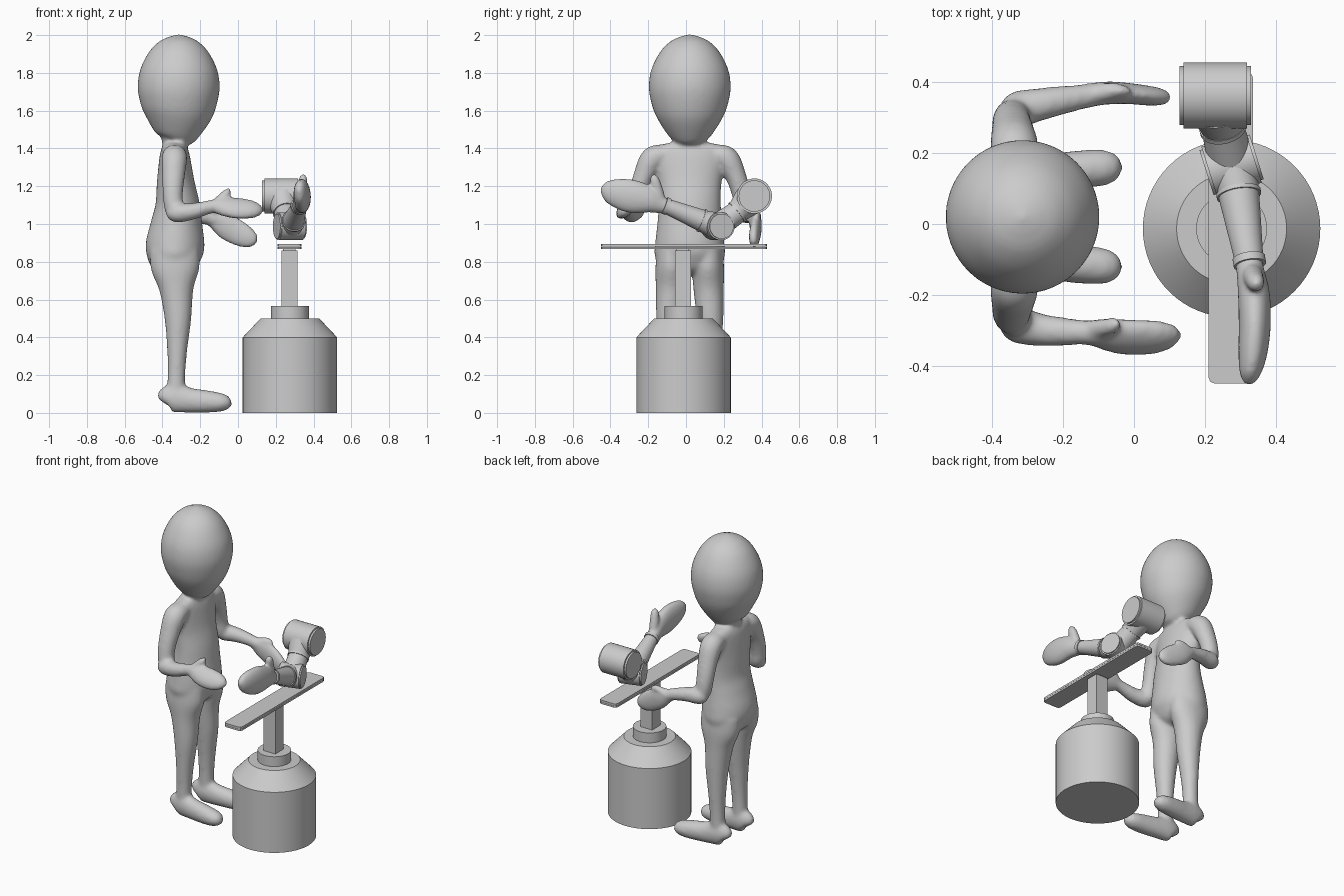
import bpy, bmesh, math
from mathutils import Vector as V, Matrix


def finish(bm, name, angle=None):
    bmesh.ops.recalc_face_normals(bm, faces=bm.faces)
    me = bpy.data.meshes.new(name)
    bm.to_mesh(me)
    bm.free()
    ob = bpy.data.objects.new(name, me)
    bpy.context.collection.objects.link(ob)
    if angle:
        bpy.ops.object.select_all(action='DESELECT')
        ob.select_set(True)
        bpy.context.view_layer.objects.active = ob
        bpy.ops.object.shade_smooth_by_angle(angle=math.radians(angle))
    return ob


def spline(rows, steps=5):
    # Catmull-Rom through the station rows
    p = [rows[0]] + rows + [rows[-1]]
    out = []
    for i in range(1, len(p) - 2):
        for s in range(steps):
            t = s / steps
            out.append([0.5 * (2 * b + (c - a) * t + (2 * a - 5 * b + 4 * c - d) * t * t
                               + (3 * b - a - 3 * c + d) * t ** 3)
                        for a, b, c, d in zip(p[i - 1], p[i], p[i + 1], p[i + 2])])
    return out + [list(rows[-1])]


def loft(bm, rows, side, n=28):
    # rows: x, y, z, half size along side, half size across it
    rows = spline(rows)
    pts = [V(r[:3]) for r in rows]
    rings = []
    for i, r in enumerate(rows):
        t = (pts[min(i + 1, len(pts) - 1)] - pts[max(i - 1, 0)]).normalized()
        u = (V(side) - t * t.dot(V(side))).normalized()
        w = t.cross(u)
        rings.append([bm.verts.new(pts[i] + u * max(r[3], .004) * math.cos(k * math.tau / n)
                                   + w * max(r[4], .004) * math.sin(k * math.tau / n)) for k in range(n)])
    for a, b in zip(rings, rings[1:]):
        for k in range(n):
            bm.faces.new((a[k], a[(k + 1) % n], b[(k + 1) % n], b[k]))
    bm.faces.new(rings[0])
    bm.faces.new(rings[-1])


def blend(ob, voxel, smooth):
    # fuse overlapping lofts into one soft skin
    m = ob.modifiers.new("fuse", 'REMESH')
    m.mode, m.voxel_size, m.use_smooth_shade = 'VOXEL', voxel, True
    m = ob.modifiers.new("soften", 'SMOOTH')
    m.factor, m.iterations = 0.5, smooth


def rod(name, p0, p1, r0, r1=None, n=48):
    bm = bmesh.new()
    p0, p1 = V(p0), V(p1)
    d = p1 - p0
    mat = Matrix.Translation((p0 + p1) / 2) @ d.to_track_quat('Z', 'Y').to_matrix().to_4x4()
    bmesh.ops.create_cone(bm, cap_ends=True, segments=n, radius1=r0,
                          radius2=r0 if r1 is None else r1, depth=d.length, matrix=mat)
    return finish(bm, name, 35)


def box(name, c, s, chamfer=0):
    bm = bmesh.new()
    bmesh.ops.create_cube(bm, size=1, matrix=Matrix.Translation(c) @ Matrix.Diagonal((*s, 1)))
    if chamfer:
        es = [e for e in bm.edges if abs(e.verts[0].co.z - e.verts[1].co.z) > s[2] * .5]
        bmesh.ops.bevel(bm, geom=es, offset=chamfer, segments=2, profile=.5, affect='EDGES')
    return finish(bm, name)


# standing figure: head, torso, legs, feet and arms fused together
Y = 0.02
bm = bmesh.new()
head = [(-.335, 1.38, .065), (-.333, 1.43, .07), (-.325, 1.47, .115), (-.316, 1.57, .178), (-.314, 1.65, .206),
        (-.314, 1.73, .217), (-.314, 1.82, .203), (-.314, 1.91, .158), (-.314, 1.965, .105),
        (-.314, 1.99, .055), (-.314, 2.003, .01)]
loft(bm, [(x, Y, z, r, r) for x, z, r in head], (1, 0, 0), 40)
torso = [(-.335, 1.435, .05, .08), (-.335, 1.41, .065, .18), (-.335, 1.36, .08, .19), (-.33, 1.22, .1, .168),
         (-.32, 1.1, .118, .165), (-.325, 1.0, .137, .172), (-.332, .9, .155, .183),
         (-.336, .83, .147, .185), (-.335, .76, .11, .15), (-.335, .73, .05, .08)]
loft(bm, [(x, Y, z, a, b) for x, z, a, b in torso], (1, 0, 0), 40)
leg = [(-.336, .095, .86, .13, .08), (-.332, .097, .76, .128, .085), (-.326, .1, .65, .09, .08),
       (-.318, .108, .5, .071, .07), (-.322, .114, .33, .053, .055), (-.326, .116, .2, .047, .046),
       (-.33, .117, .08, .05, .045)]
foot = [(-.395, .114, .055, .02, .03), (-.38, .115, .07, .043, .066), (-.33, .117, .078, .051, .077),
        (-.25, .124, .066, .052, .066), (-.15, .134, .059, .054, .058), (-.08, .139, .055, .05, .047),
        (-.045, .14, .052, .032, .029), (-.033, .14, .052, .01, .01)]
for s in (1, -1):
    loft(bm, [(x, Y + s * y, z, a, b) for x, y, z, a, b in leg], (1, 0, 0))
    loft(bm, [(x, Y + s * y, z, a, b) for x, y, z, a, b in foot], (0, 1, 0))
    # upper arm
    upper = [(-.335, .13, 1.37, .06, .05), (-.337, .195, 1.345, .068, .066), (-.342, .245, 1.25, .06, .055),
             (-.345, .275, 1.15, .053, .05), (-.338, .283, 1.08, .05, .048), (-.32, .284, 1.04, .035, .035)]
    loft(bm, [(x, Y + s * y, z, a, b) for x, y, z, a, b in upper], (1, 0, 0))
# right forearm and rolled hand
loft(bm, [(-.365, -.275, 1.08, .02, .02), (-.335, -.284, 1.06, .05, .05), (-.25, -.3, 1.065, .045, .045),
          (-.15, -.305, 1.09, .036, .036), (-.08, -.31, 1.1, .036, .036)], (0, 0, 1))
loft(bm, [(-.13, -.305, 1.092, .034, .03), (-.07, -.313, 1.09, .058, .037), (0, -.32, 1.083, .066, .036),
          (.07, -.318, 1.078, .058, .034), (.115, -.312, 1.075, .036, .024), (.133, -.31, 1.075, .01, .01)],
     (0, .65, .76))
loft(bm, [(-.12, -.3, 1.1, .03, .03), (-.075, -.29, 1.15, .026, .024), (-.048, -.283, 1.177, .02, .018),
          (-.04, -.281, 1.186, .008, .008)], (0, 1, 0))
# left forearm and upright hand, held lower
loft(bm, [(-.365, .313, 1.075, .02, .02), (-.335, .322, 1.055, .05, .05), (-.25, .34, 1.05, .045, .045),
          (-.15, .358, 1.03, .036, .036), (-.09, .368, 1.01, .036, .034)], (0, 0, 1))
loft(bm, [(-.14, .362, 1.025, .036, .03), (-.08, .369, .995, .064, .033), (-.02, .368, .963, .07, .03),
          (.045, .361, .93, .06, .028), (.085, .357, .912, .038, .022), (.101, .355, .905, .01, .01)], (0, 0, 1))
loft(bm, [(-.12, .366, 1.02, .03, .026), (-.07, .374, 1.045, .025, .022), (-.025, .376, 1.05, .018, .017),
          (-.01, .376, 1.05, .008, .008)], (0, 1, 0))
blend(finish(bm, "standing_figure"), .011, 9)

# pedestal base, collar and square post
CX, CY = .275, -.013
rod("pedestal_drum", (CX, CY, 0), (CX, CY, .4), .25, n=64)
rod("pedestal_shoulder", (CX, CY, .4), (CX, CY, .5), .25, .155, n=64)
rod("pedestal_collar", (CX, CY, .49), (CX, CY, .565), .1)
box("pedestal_post", (.272, -.017, .705), (.085, .085, .31))
box("post_cap", (.272, -.017, .865), (.066, .066, .022))

# narrow two-layer board
box("board_lower", (.2725, -.01, .874), (.125, .88, .011), .018)
box("board_upper", (.2725, -.01, .887), (.125, .88, .013), .018)

# mechanical arm: shoulder drum with end caps
S = V((.23, .362, 1.148))
X = V((1, 0, 0))
rod("shoulder_drum", S - X * .09, S + X * .088, .093)
rod("shoulder_caps", S - X * .102, S + X * .1, .083)

# upper link between the drums
E = V((.275, .167, .988))
d = (E - S).normalized()
ring = V((.25, .272, 1.063))
rod("upper_link_flare", S + d * .04, ring, .085, .06)
rod("upper_link_ring", ring - d * .006, ring + d * .007, .066)
rod("upper_link", ring, E, .06, .066)

# elbow drum, axis turned slightly
A = V((.95, .3, 0)).normalized()
rod("elbow_drum", E - A * .066, E + A * .066, .074)
rod("elbow_caps", E - A * .074, E + A * .074, .066)

# tapered forearm with rings at both ends
F, W = V((.295, .085, 1.018)), V((.325, -.105, 1.095))
f = (W - F).normalized()
rod("forearm_root", E, F, .072, .058)
rod("forearm_ring", F - f * .006, F + f * .006, .063)
rod("forearm", F, W, .058, .04)
rod("wrist_ring", W - f * .011, W + f * .011, .046)

# mechanical hand: mitten and thumb
bm = bmesh.new()
loft(bm, [(.323, -.1, 1.093, .038, .038), (.329, -.14, 1.105, .05, .04), (.338, -.2, 1.13, .073, .045),
          (.34, -.29, 1.147, .088, .045), (.334, -.37, 1.165, .076, .04), (.326, -.425, 1.178, .05, .028),
          (.321, -.452, 1.182, .01, .01)], (0, 0, 1))
loft(bm, [(.332, -.14, 1.12, .035, .03), (.338, -.155, 1.19, .03, .028), (.345, -.168, 1.24, .024, .022),
          (.348, -.174, 1.263, .007, .007)], (0, 1, 0))
blend(finish(bm, "mechanical_hand"), .008, 6)
